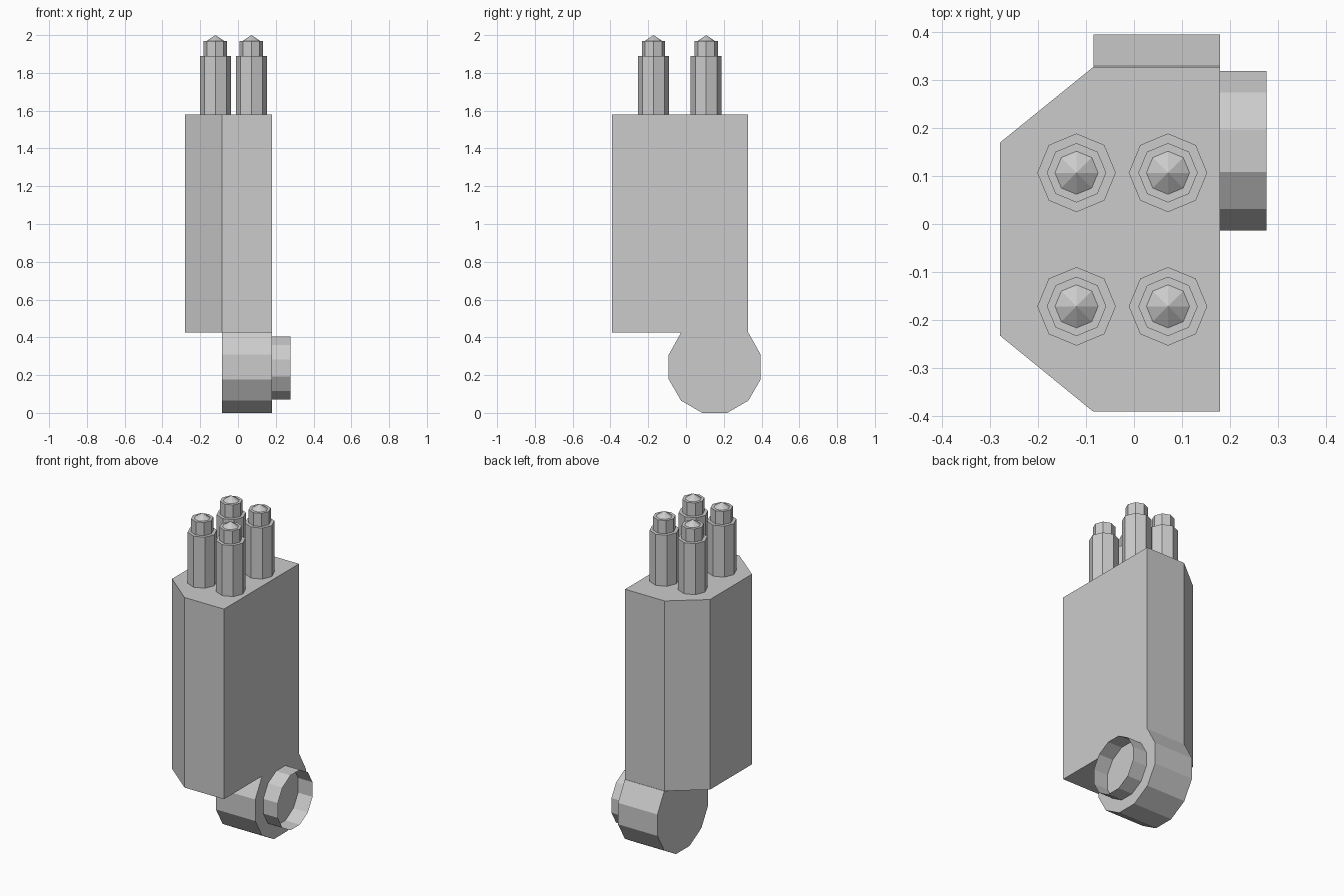
import bpy, bmesh, math
from mathutils import Vector

if "Cube" in bpy.data.objects:
    bpy.data.objects.remove(bpy.data.objects["Cube"])

grey = bpy.data.materials.new("plain grey")
grey.diffuse_color = (0.6, 0.6, 0.6, 1)
grey.use_nodes = True
grey.node_tree.nodes["Principled BSDF"].inputs["Base Color"].default_value = grey.diffuse_color


def finish(name, bm):
    bmesh.ops.recalc_face_normals(bm, faces=bm.faces[:])
    me = bpy.data.meshes.new(name)
    bm.to_mesh(me)
    bm.free()
    me.materials.append(grey)
    ob = bpy.data.objects.new(name, me)
    bpy.context.collection.objects.link(ob)
    return ob


def loft(name, rings, caps=True):
    """Skin a stack of rings; a single-point ring closes to a tip."""
    bm = bmesh.new()
    loops = [[bm.verts.new(p) for p in r] for r in rings]
    for a, b in zip(loops, loops[1:]):
        n = len(a)
        for i in range(n):
            j = (i + 1) % n
            if len(b) == 1:
                bm.faces.new((a[i], a[j], b[0]))
            else:
                bm.faces.new((a[i], a[j], b[j], b[i]))
    if caps:
        for l in (loops[0], loops[-1]):
            if len(l) > 2:
                bm.faces.new(l)
    return finish(name, bm)


def circle_x(x, y, z, r, degrees):
    return [Vector((x, y + r * math.cos(math.radians(d)),
                    z + r * math.sin(math.radians(d)))) for d in degrees]


def circle_z(x, y, z, r):
    if r == 0:
        return [Vector((x, y, z))]
    return [Vector((x + r * math.cos(i * math.pi / 4),
                    y + r * math.sin(i * math.pi / 4), z)) for i in range(8)]


# Main housing with two bevelled corners on the left
outline = [(-0.28, 0.17), (-0.28, -0.233), (-0.085, -0.392),
           (0.18, -0.392), (0.18, 0.328), (-0.085, 0.328)]
loft("housing", [[Vector((x, y, z)) for x, y in outline] for z in (0.425, 1.58)])

# Rounded pivot below, twelve-sided with its top cut flat against the housing
pivot_angles = range(135, 406, 30)
pivot_rings = [circle_x(x, 0.152, 0.243, 0.252, pivot_angles) for x in (-0.085, 0.18)]
for ring in pivot_rings:
    ring[0].z = ring[-1].z = 0.425
loft("pivot", pivot_rings)

# Thin open collar on the right of the pivot
loft("collar", [circle_x(x, 0.153, 0.238, 0.1727, range(15, 375, 30))
                for x in (0.18, 0.277)], caps=False)

# Four stepped octagonal barrels with pointed tips
steps = [(1.58, 0.082), (1.89, 0.082), (1.89, 0.062),
         (1.97, 0.062), (1.97, 0.045), (2.0, 0)]
for x, side in ((-0.12, "left"), (0.071, "right")):
    for y, end in ((0.107, "back"), (-0.172, "front")):
        loft(f"barrel_{end}_{side}", [circle_z(x, y, z, r) for z, r in steps])
